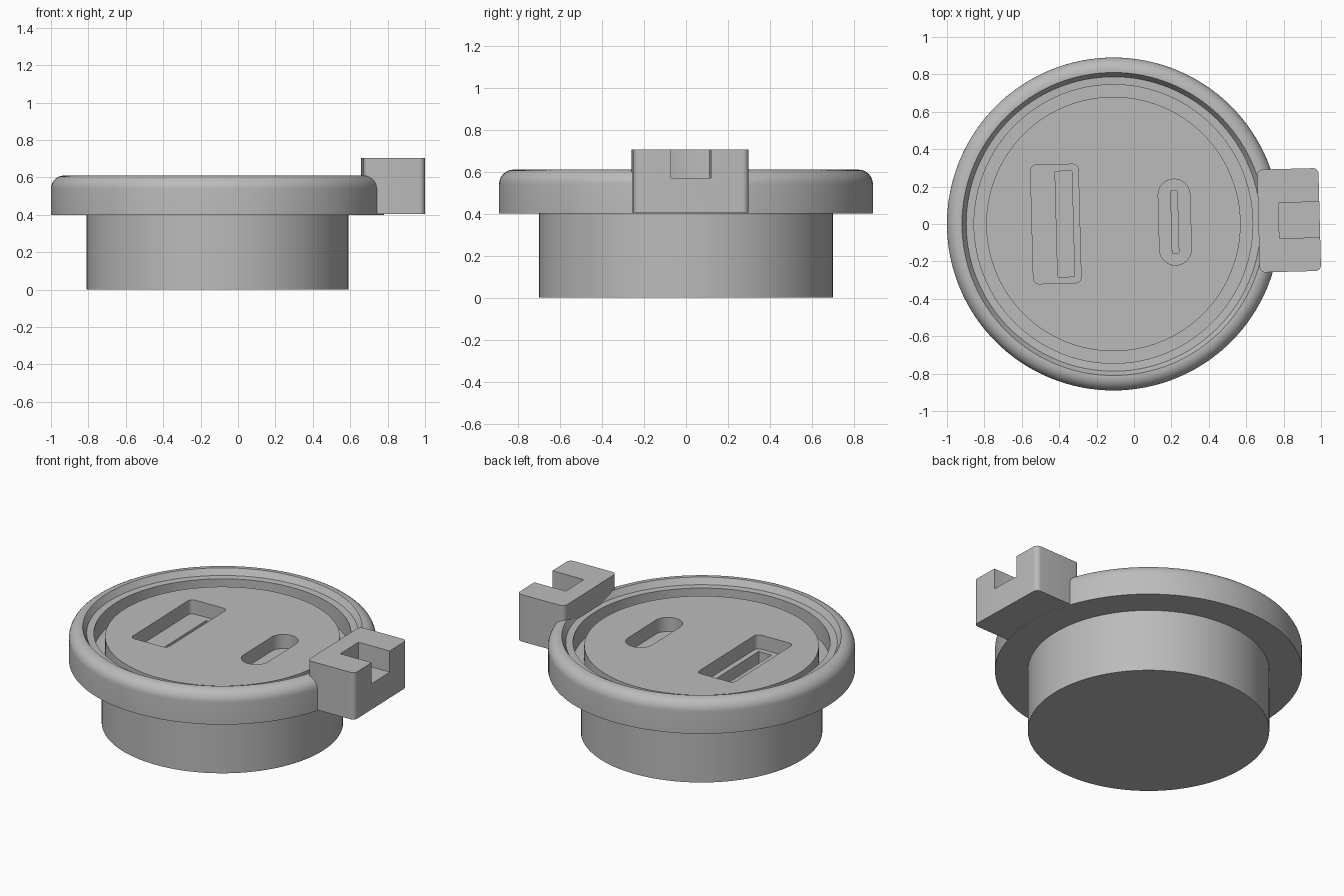
import bpy, bmesh, math

if "Cube" in bpy.data.objects:
    bpy.data.objects.remove(bpy.data.objects["Cube"])

CX = -0.11                 # axis of the round body
TILT = math.radians(1.5)   # slight twist shared by tab and slots

grey = bpy.data.materials.new("grey")
grey.diffuse_color = (0.5, 0.5, 0.5, 1)
grey.use_nodes = True
grey.node_tree.nodes["Principled BSDF"].inputs["Base Color"].default_value = grey.diffuse_color


def make_object(name, bm):
    bmesh.ops.recalc_face_normals(bm, faces=bm.faces)
    mesh = bpy.data.meshes.new(name)
    bm.to_mesh(mesh)
    bm.free()
    mesh.materials.append(grey)
    obj = bpy.data.objects.new(name, mesh)
    bpy.context.collection.objects.link(obj)
    return obj


def lathe(name, profile, steps=128):
    bm = bmesh.new()
    verts = [bm.verts.new((r, 0, z)) for r, z in profile]
    edges = [bm.edges.new(pair) for pair in zip(verts, verts[1:])]
    bmesh.ops.spin(bm, geom=verts + edges, cent=(0, 0, 0), axis=(0, 0, 1),
                   angle=math.tau, steps=steps)
    bmesh.ops.remove_doubles(bm, verts=bm.verts, dist=1e-4)
    obj = make_object(name, bm)
    obj.location.x = CX
    return obj


def rounded_block(name, center, size, z0, z1, radius, steps=8):
    """Upright prism with a rounded rectangular outline."""
    bm = bmesh.new()
    hx, hy = size[0] / 2 - radius, size[1] / 2 - radius
    verts = []
    for i, (sx, sy) in enumerate([(1, 1), (-1, 1), (-1, -1), (1, -1)]):
        for k in range(steps + 1):
            a = math.pi / 2 * (i + k / steps)
            verts.append(bm.verts.new((sx * hx + radius * math.cos(a),
                                       sy * hy + radius * math.sin(a), z0)))
    bmesh.ops.remove_doubles(bm, verts=verts, dist=1e-5)
    face = bm.faces.new(list(bm.verts))
    top = bmesh.ops.extrude_face_region(bm, geom=[face])["geom"]
    for v in top:
        if isinstance(v, bmesh.types.BMVert):
            v.co.z = z1
    obj = make_object(name, bm)
    obj.location = (center[0], center[1], 0)
    obj.rotation_euler.z = TILT
    return obj


def activate(obj):
    bpy.ops.object.select_all(action='DESELECT')
    obj.select_set(True)
    bpy.context.view_layer.objects.active = obj


def cut(target, cutter):
    mod = target.modifiers.new("cut", 'BOOLEAN')
    mod.operation, mod.solver, mod.object = 'DIFFERENCE', 'EXACT', cutter
    activate(target)
    bpy.ops.object.modifier_apply(modifier=mod.name)
    bpy.data.objects.remove(cutter)


# Plug body, flange with rounded rim, stepped ledge, groove and raised panel
fillet = [(0.82 + 0.07 * math.cos(a), 0.54 + 0.07 * math.sin(a))
          for a in [math.pi / 2 * i / 8 for i in range(9)]]
profile = ([(0, 0), (0.70, 0), (0.70, 0.40), (0.89, 0.40)] + fillet +
           [(0.81, 0.61), (0.787, 0.572), (0.745, 0.57), (0.745, 0.45),
            (0.68, 0.45), (0.68, 0.55), (0, 0.55)])
body = lathe("plug_body", profile)

# Wide and narrow ports: shallow pocket, then a deeper slot
cut(body, rounded_block("wide_pocket", (-0.418, 0), (0.255, 0.635), 0.46, 0.7, 0.03))
cut(body, rounded_block("wide_slot", (-0.37, 0), (0.09, 0.565), 0.36, 0.7, 0.005, 2))
cut(body, rounded_block("narrow_pocket", (0.218, 0.01), (0.17, 0.46), 0.46, 0.7, 0.0845))
cut(body, rounded_block("narrow_slot", (0.218, 0.012), (0.035, 0.335), 0.36, 0.7, 0.005, 2))

# Side tab with an open notch
tab = rounded_block("side_tab", (0.829, 0.02), (0.328, 0.55), 0.405, 0.705, 0.03)
cut(tab, rounded_block("tab_notch", (0.925, 0.022), (0.30, 0.19), 0.57, 0.8, 0.003, 2))

# Smooth shading with crisp edges
for obj in (body, tab):
    activate(obj)
    bpy.ops.object.shade_smooth_by_angle(angle=math.radians(25))
